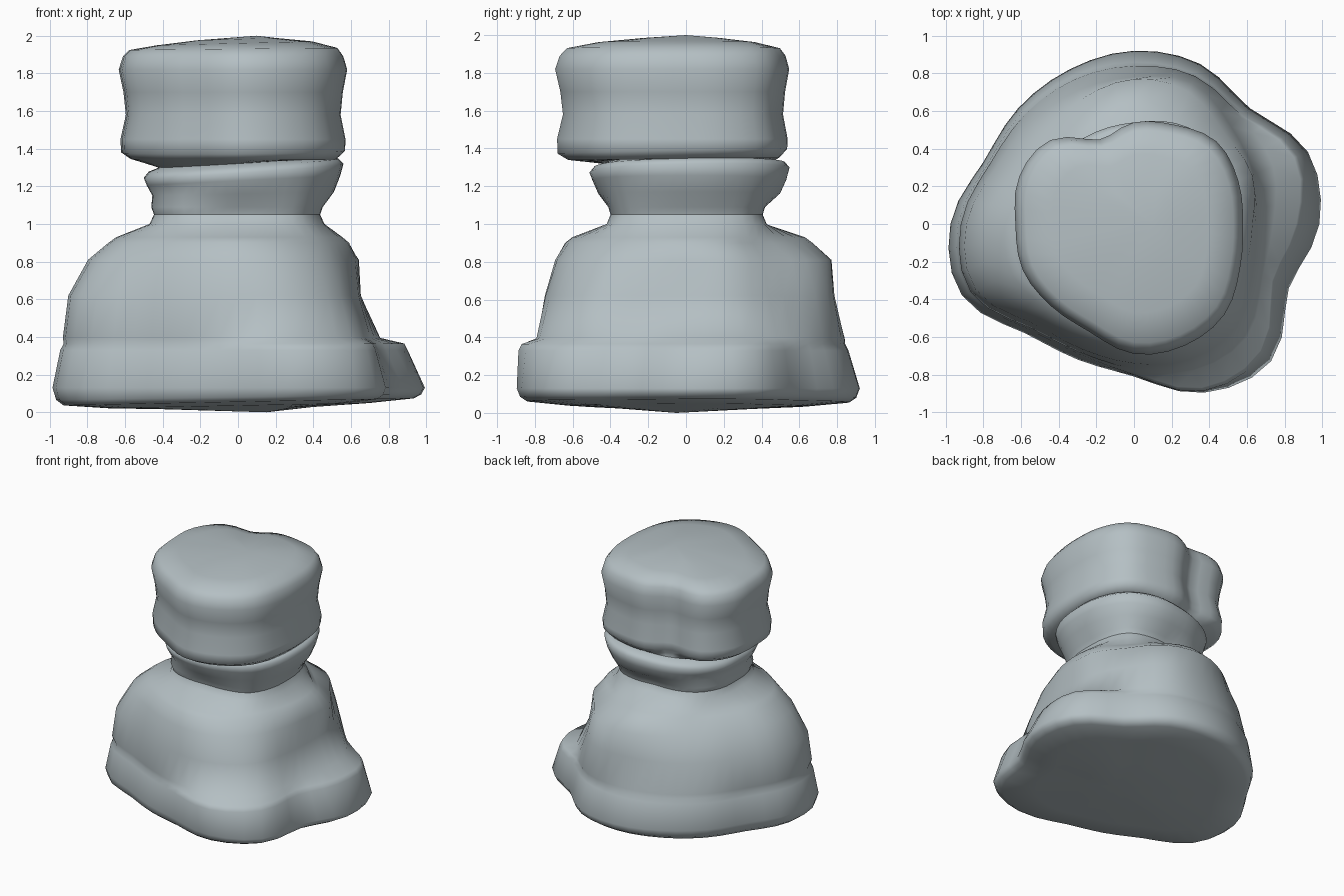
import bpy, math

SIDES = 16      # directions in each outline, counter-clockwise from +x
SEGS = 48       # points in each built ring

stone = bpy.data.materials.new("pale grey stone")
stone.diffuse_color = (0.46, 0.525, 0.55, 1)


def radius(outline, i):
    """Smoothly interpolated radius of an outline at ring point i."""
    f = i * SIDES / SEGS
    k = int(f)
    t = f - k
    a, b, c, d = (outline[(k + j) % SIDES] for j in (-1, 0, 1, 2))
    return b + 0.5 * t * (c - a + t * (2*a - 5*b + 4*c - d + t * (3*(b - c) + d - a)))


def loft(name, levels, bottom=None, top=None):
    """levels: (z, outline, scale, x tilt, y tilt); bottom/top: cap centres."""
    verts, faces = [], []
    for z, outline, s, tx, ty in levels:
        for i in range(SEGS):
            a = 2 * math.pi * i / SEGS
            r = radius(outline, i) * s
            x, y = r * math.cos(a), r * math.sin(a)
            verts.append((x, y, z + tx * x + ty * y))
    for l in range(len(levels) - 1):
        for i in range(SEGS):
            j = (i + 1) % SEGS
            faces.append((l*SEGS + i, l*SEGS + j, (l+1)*SEGS + j, (l+1)*SEGS + i))
    if bottom:
        verts.append(bottom)
        faces += [((i+1) % SEGS, i, len(verts) - 1) for i in range(SEGS)]
    if top:
        verts.append(top)
        o = (len(levels) - 1) * SEGS
        faces += [(o + i, o + (i+1) % SEGS, len(verts) - 1) for i in range(SEGS)]
    me = bpy.data.meshes.new(name)
    me.from_pydata(verts, [], faces)
    me.materials.append(stone)
    ob = bpy.data.objects.new(name, me)
    bpy.context.collection.objects.link(ob)
    for p in me.polygons:
        p.use_smooth = True
    bpy.context.view_layer.objects.active = ob
    ob.select_set(True)
    bpy.ops.object.shade_smooth_by_angle(angle=math.radians(75))
    ob.select_set(False)


# Outlines of the flared body, hem to shoulder
hem = [.985, 1.0, .87, .92, .92, .89, .87, .865, .975, .99, .82, .78, .81, .97, 1.03, .89]
ledge = [.88, .94, .83, .86, .86, .85, .84, .84, .935, .95, .79, .75, .80, .96, .97, .81]
skirt = [.74, .80, .80, .85, .84, .83, .82, .83, .92, .94, .78, .74, .77, .84, .85, .74]
waist = [.65, .69, .73, .81, .78, .77, .77, .79, .89, .91, .75, .72, .74, .78, .77, .68]
chest = [.63, .68, .68, .76, .77, .72, .68, .70, .79, .80, .70, .67, .69, .71, .69, .64]
shoulder = [.59, .60, .57, .61, .67, .62, .57, .60, .68, .70, .64, .62, .64, .64, .62, .59]
neck = [.45, .47, .50, .45, .41, .44, .48, .48, .46, .48, .49, .44, .41, .44, .49, .47]

# Outlines of the collar and the head
collar = [.56, .58, .60, .58, .54, .53, .53, .52, .50, .52, .53, .51, .51, .53, .57, .57]
head = [.58, .60, .62, .57, .54, .485, .63, .66, .63, .64, .62, .62, .69, .70, .68, .61]

# Body, with a slightly bulging underside
loft("body", [
    (.022, hem, .4, .015, 0),
    (.035, hem, .7, .02, 0),
    (.055, hem, .94, .02, 0),
    (.08, hem, .98, .015, 0),
    (.13, hem, 1, 0, 0),
    (.33, ledge, 1, 0, 0),
    (.365, ledge, .98, 0, 0),
    (.395, skirt, 1, 0, 0),
    (.62, waist, 1, 0, 0),
    (.81, chest, 1, 0, 0),
    (.90, shoulder, 1, 0, 0),
    (.93, shoulder, .94, 0, 0),
    (1.0, neck, 1.02, 0, 0),
    (1.05, neck, .97, 0, 0),
], bottom=(.15, -.05, 0))

# Tilted collar ring
loft("collar", [
    (1.05, neck, .97, 0, 0),
    (1.09, neck, 1.0, 0, 0),
    (1.16, collar, .91, .02, 0),
    (1.23, collar, .97, .05, 0),
    (1.28, collar, 1, .07, .02),
    (1.31, collar, .95, .07, .02),
    (1.325, collar, .84, .06, .01),
])

# Head block with a pinched middle and domed crown
loft("head", [
    (1.325, collar, .84, .06, .01),
    (1.345, head, .90, .0, .01),
    (1.385, head, .98, .01, .02),
    (1.45, head, .985, 0, 0),
    (1.58, head, .94, 0, 0),
    (1.70, head, .96, 0, 0),
    (1.82, head, 1, 0, 0),
    (1.89, head, .965, 0, 0),
    (1.93, head, .91, .01, 0),
    (1.96, head, .68, .025, 0),
    (1.982, head, .35, .03, 0),
], top=(.1, 0, 2.0))
